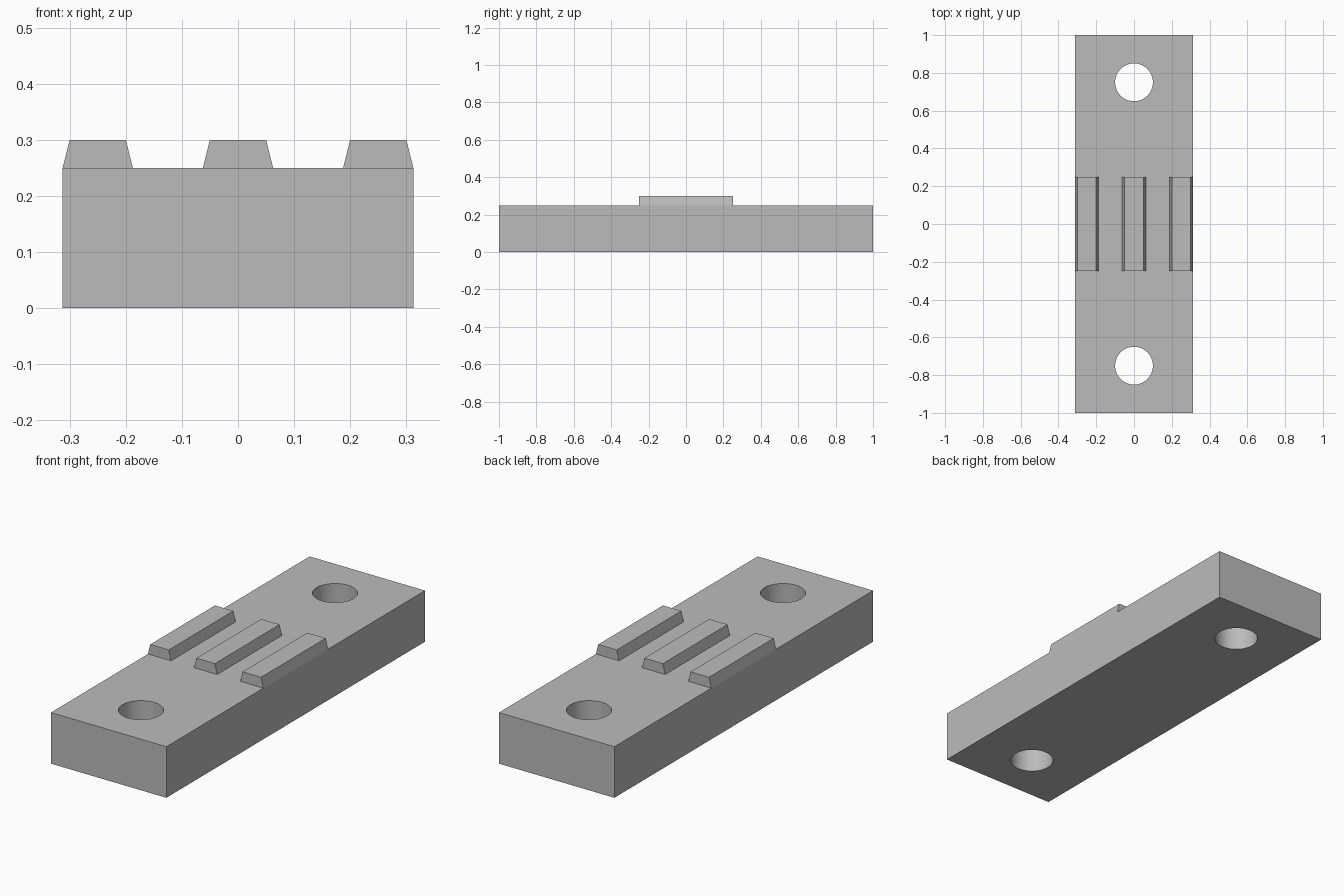
import bpy
import bmesh

cube = bpy.data.objects.get("Cube")
if cube:
    bpy.data.objects.remove(cube, do_unlink=True)

WIDTH, LENGTH, HEIGHT = 0.625, 2.0, 0.25

grey = bpy.data.materials.new("plain grey")
grey.use_nodes = True
colour = (0.5, 0.5, 0.5, 1)
grey.diffuse_color = colour
grey.node_tree.nodes["Principled BSDF"].inputs["Base Color"].default_value = colour


def finish(name, bm):
    bmesh.ops.recalc_face_normals(bm, faces=bm.faces)
    mesh = bpy.data.meshes.new(name)
    bm.to_mesh(mesh)
    bm.free()
    mesh.materials.append(grey)
    obj = bpy.data.objects.new(name, mesh)
    bpy.context.collection.objects.link(obj)
    return obj


def ridge(name, x):
    """Trapezoid bar running along y, seated on the plate."""
    bm = bmesh.new()
    profile = [(-0.0625, HEIGHT), (0.0625, HEIGHT), (0.05, 0.3), (-0.05, 0.3)]
    end = bm.faces.new([bm.verts.new((x + px, -0.25, pz)) for px, pz in profile])
    moved = bmesh.ops.extrude_face_region(bm, geom=[end], use_keep_orig=True)["geom"]
    verts = [v for v in moved if isinstance(v, bmesh.types.BMVert)]
    bmesh.ops.translate(bm, vec=(0, 0.5, 0), verts=verts)
    return finish(name, bm)


# Base plate
bm = bmesh.new()
bmesh.ops.create_cube(bm, size=1)
bmesh.ops.scale(bm, vec=(WIDTH, LENGTH, HEIGHT), verts=bm.verts)
bmesh.ops.translate(bm, vec=(0, 0, HEIGHT / 2), verts=bm.verts)
plate = finish("base_plate", bm)

# Bolt holes through both ends
bm = bmesh.new()
for y in (-0.75, 0.75):
    made = bmesh.ops.create_cone(bm, cap_ends=True, segments=64,
                                 radius1=0.1, radius2=0.1, depth=1)
    bmesh.ops.translate(bm, vec=(0, y, HEIGHT / 2), verts=made["verts"])
cutter = finish("hole_cutter", bm)
cutter.hide_render = True

cut = plate.modifiers.new("bolt holes", "BOOLEAN")
cut.operation = "DIFFERENCE"
cut.solver = "EXACT"
cut.object = cutter
bpy.ops.object.select_all(action="DESELECT")
plate.select_set(True)
bpy.context.view_layer.objects.active = plate
bpy.ops.object.modifier_apply(modifier=cut.name)
bpy.data.objects.remove(cutter, do_unlink=True)
bpy.ops.object.shade_smooth_by_angle()

# Three grip ridges across the middle
for name, x in (("right_ridge", -0.25), ("middle_ridge", 0), ("left_ridge", 0.25)):
    ridge(name, x)
